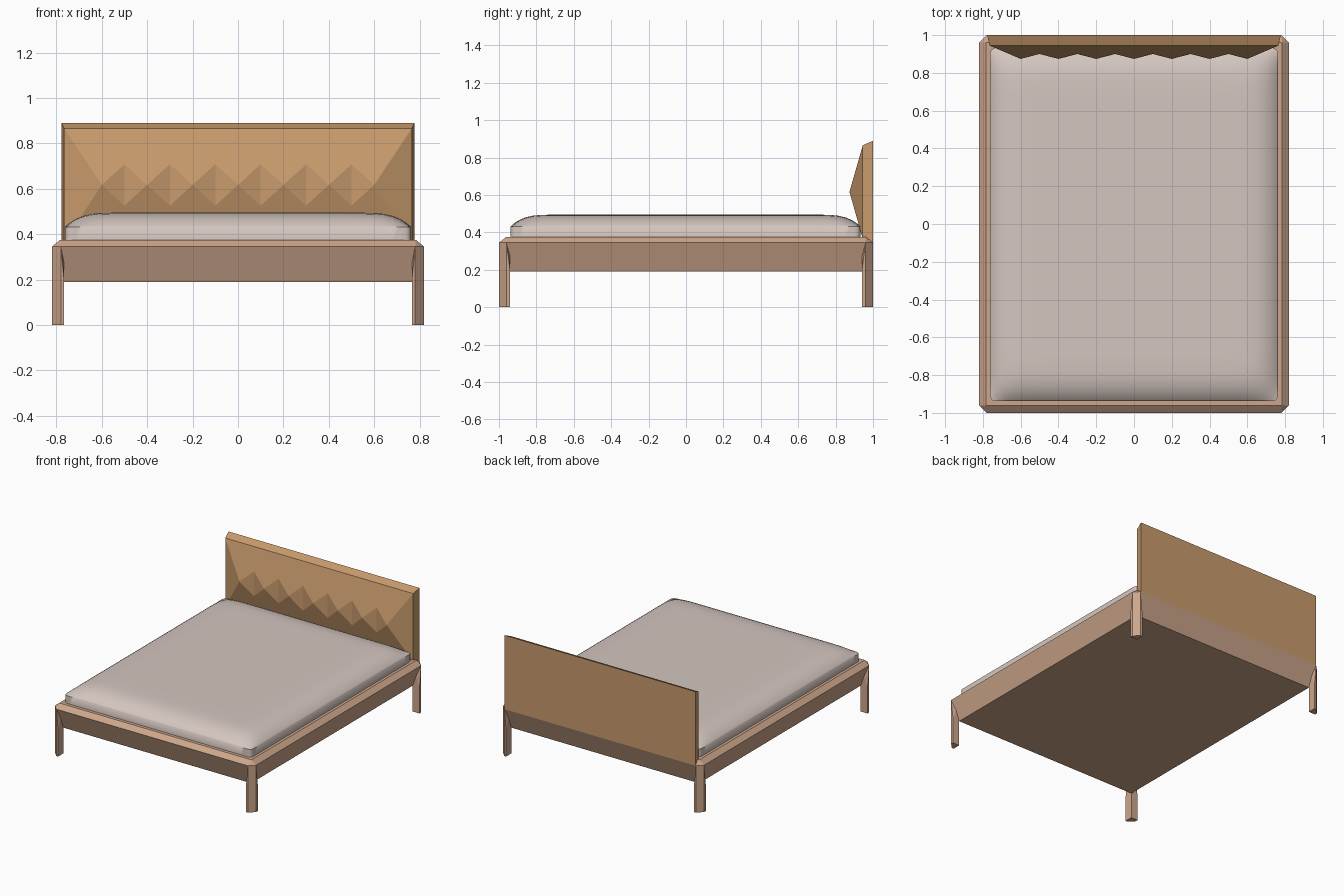
import bpy, bmesh

if "Cube" in bpy.data.objects:
    bpy.data.objects.remove(bpy.data.objects["Cube"])


def material(name, rgb):
    lin = [((c / 255 + 0.055) / 1.055) ** 2.4 for c in rgb]
    m = bpy.data.materials.new(name)
    m.diffuse_color = (*lin, 1)
    m.use_nodes = True
    m.node_tree.nodes["Principled BSDF"].inputs["Base Color"].default_value = m.diffuse_color
    return m


frame_mat = material("pale wood", (205, 166, 139))
head_mat = material("tan leather", (200, 154, 108))
bedding_mat = material("warm grey fabric", (212, 198, 191))


def finish(bm, name, mat):
    bmesh.ops.recalc_face_normals(bm, faces=bm.faces)
    me = bpy.data.meshes.new(name)
    bm.to_mesh(me)
    bm.free()
    ob = bpy.data.objects.new(name, me)
    bpy.context.collection.objects.link(ob)
    me.materials.append(mat)
    return ob


def hull(name, pts, mat):
    bm = bmesh.new()
    vs = [bm.verts.new(p) for p in pts]
    res = bmesh.ops.convex_hull(bm, input=vs)
    junk = {v for v in res["geom_interior"] + res["geom_unused"]
            if isinstance(v, bmesh.types.BMVert)}
    bmesh.ops.delete(bm, geom=list(junk), context='VERTS')
    bmesh.ops.dissolve_limit(bm, angle_limit=0.01, verts=bm.verts, edges=bm.edges)
    return finish(bm, name, mat)


signs = [(sx, sy) for sx in (-1, 1) for sy in (-1, 1)]

# Bed frame: rails lean inwards to the underside, bevelled top rim, cut corners
pts = []
for sx, sy in signs:
    pts += [(sx * x, sy * y, z) for x, y, z in (
        (0.765, 0.94, 0.19), (0.78, 1, 0.345), (0.82, 0.96, 0.345), (0.783, 0.962, 0.375))]
hull("bed_frame", pts, frame_mat)

# Legs: five-sided posts whose tops narrow into the cut corners of the frame
section = [(0.765, 0.94), (0.765, 1), (0.78, 1), (0.82, 0.96), (0.82, 0.94)]
for sx, sy in signs:
    pts = [(sx * x, sy * y, z) for x, y in section for z in (0, 0.19)]
    pts += [(sx * x, sy * y, 0.345) for x, y in ((0.78, 1), (0.82, 0.96), (0.765, 0.94))]
    name = ("front" if sy < 0 else "back") + ("_left" if sx < 0 else "_right") + "_leg"
    hull(name, pts, frame_mat)

# Headboard: flat back, bevelled rim, faceted front with a row of seven peaks
bm = bmesh.new()
V = lambda x, y, z: bm.verts.new((x, y, z))
back = [V(x, 1, z) for x, z in ((-0.777, 0.345), (0.777, 0.345), (0.777, 0.89), (-0.777, 0.89))]
rim = [V(x, 0.945, z) for x, z in ((-0.765, 0.365), (0.765, 0.365), (0.765, 0.866), (-0.765, 0.866))]
bm.faces.new(back)
for i in range(4):
    j = (i + 1) % 4
    bm.faces.new((back[i], back[j], rim[j], rim[i]))
peaks = [V(0.2 * k, 0.874, 0.617) for k in range(-3, 4)]
upper, lower = [peaks[0]], [peaks[0]]
for k in range(6):
    x = -0.5 + 0.2 * k
    up, mid, low = V(x, 0.9, 0.708), V(x, 0.9, 0.617), V(x, 0.9, 0.526)
    a, b = peaks[k], peaks[k + 1]
    for tri in ((a, up, mid), (up, b, mid), (b, low, mid), (low, a, mid)):
        bm.faces.new(tri)
    upper += [up, b]
    lower += [low, b]
bm.faces.new([rim[2], rim[3]] + upper)
bm.faces.new([rim[1], rim[0]] + lower)
bm.faces.new((rim[0], rim[3], peaks[0]))
bm.faces.new((rim[1], rim[2], peaks[-1]))
finish(bm, "headboard", head_mat)

# Mattress: pillowed top that falls off near the edges, straight sides
steps = [0, 0.006, 0.015, 0.03, 0.05, 0.08, 0.12, 0.17, 0.24, 0.32]


def stations(half):
    left = [-half + s for s in steps]
    return left + [0] + [-v for v in reversed(left)]


def puff(d):
    return 1 - (1 - min(d / 0.26, 1)) ** 4


HX, HY, CY = 0.762, 0.935, -0.003
xs, ys = stations(HX), stations(HY)
bm = bmesh.new()
grid = []
for x in xs:
    row = []
    for y in ys:
        z = 0.432 + 0.063 * puff(HX - abs(x)) * puff(HY - abs(y))
        # round the corners in plan
        ex, ey = max(abs(x) - HX + 0.03, 0), max(abs(y) - HY + 0.03, 0)
        r = (ex * ex + ey * ey) ** 0.5
        k = max(ex, ey) / r if r else 1
        px = x - (ex - ex * k) * (1 if x > 0 else -1)
        py = y - (ey - ey * k) * (1 if y > 0 else -1)
        row.append(bm.verts.new((px, py + CY, z)))
    grid.append(row)
for i in range(len(xs) - 1):
    for j in range(len(ys) - 1):
        bm.faces.new((grid[i][j], grid[i + 1][j], grid[i + 1][j + 1], grid[i][j + 1]))
ext = bmesh.ops.extrude_edge_only(bm, edges=[e for e in bm.edges if e.is_boundary])
for v in ext["geom"]:
    if isinstance(v, bmesh.types.BMVert):
        v.co.z = 0.37
bmesh.ops.holes_fill(bm, edges=[e for e in bm.edges if e.is_boundary])
mattress = finish(bm, "mattress", bedding_mat)
bpy.context.view_layer.objects.active = mattress
mattress.select_set(True)
bpy.ops.object.shade_smooth_by_angle(angle=1.0)
